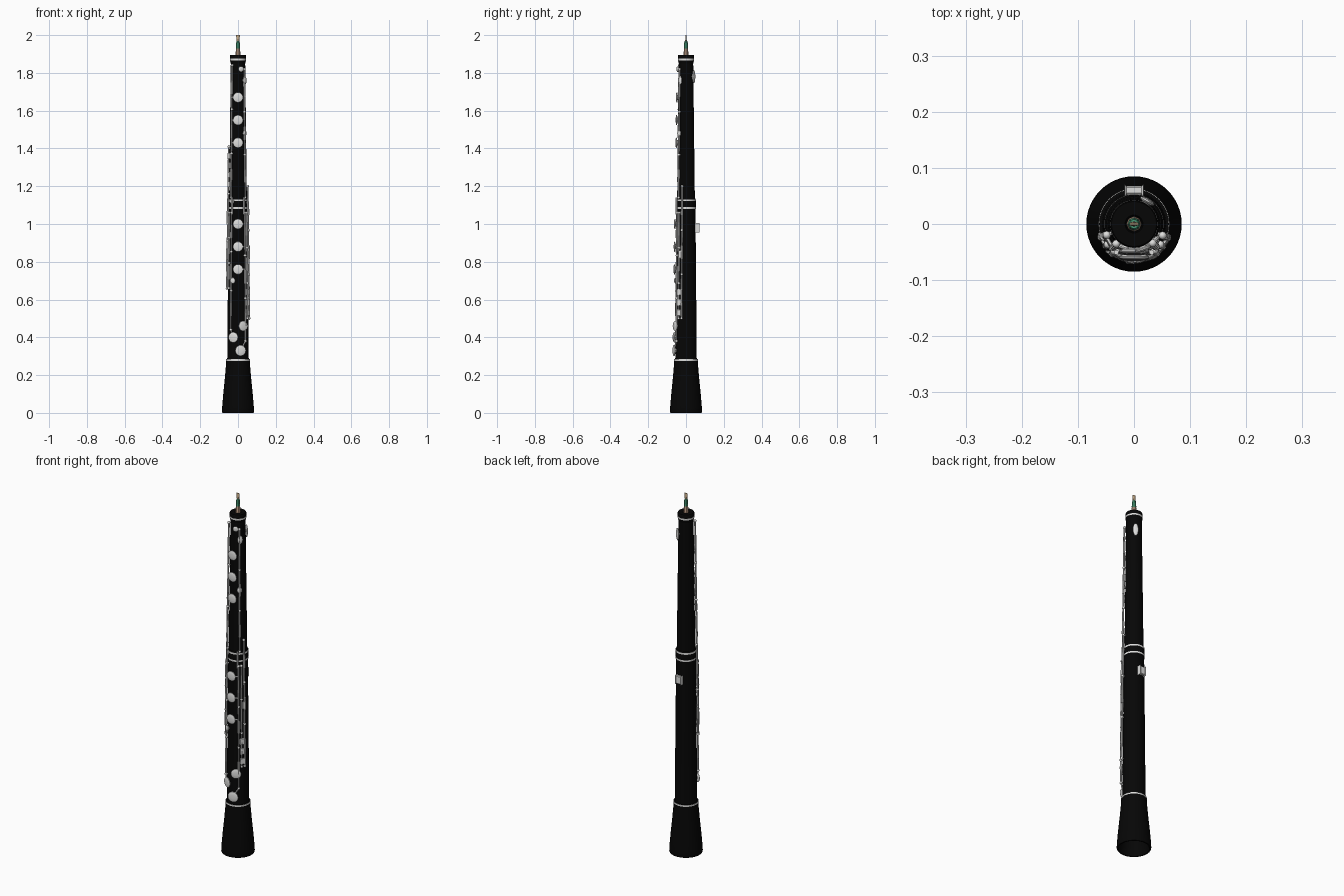
import bpy, bmesh, math
from mathutils import Vector, Matrix

if "Cube" in bpy.data.objects:
    bpy.data.objects.remove(bpy.data.objects["Cube"])

def mat(name, c):
    m = bpy.data.materials.new(name)
    m.diffuse_color = (*c, 1)
    m.use_nodes = True
    m.node_tree.nodes["Principled BSDF"].inputs["Base Color"].default_value = m.diffuse_color
    return m

BLACK = mat("black_wood", (0.0018, 0.0018, 0.0018))
SILVER = mat("silver_metal", (0.74, 0.74, 0.73))
STEEL = mat("rod_steel", (0.50, 0.50, 0.50))
CANE = mat("cane", (0.55, 0.40, 0.24))
CORK = mat("cork", (0.55, 0.36, 0.25))
GREEN = mat("green_thread", (0.07, 0.36, 0.20))

def finish(bm, name, m, smooth=True):
    bmesh.ops.recalc_face_normals(bm, faces=bm.faces)
    me = bpy.data.meshes.new(name)
    bm.to_mesh(me)
    bm.free()
    ob = bpy.data.objects.new(name, me)
    bpy.context.collection.objects.link(ob)
    me.materials.append(m)
    if smooth:
        bpy.context.view_layer.objects.active = ob
        ob.select_set(True)
        bpy.ops.object.shade_smooth_by_angle(angle=math.radians(35))
        ob.select_set(False)
    return ob

def lathe(name, prof, m, n=40, mtx=None, smooth=True, closed=False):
    """Spin (radius, height) points round the z axis; end rings get capped."""
    bm = bmesh.new()
    rings = [[bm.verts.new((r * math.cos(2 * math.pi * i / n), r * math.sin(2 * math.pi * i / n), z))
              for i in range(n)] for r, z in prof]
    pairs = list(zip(rings, rings[1:])) + ([(rings[-1], rings[0])] if closed else [])
    for a, b in pairs:
        for i in range(n):
            j = (i + 1) % n
            bm.faces.new((a[i], a[j], b[j], b[i]))
    if not closed:
        bm.faces.new(rings[0])
        bm.faces.new(rings[-1])
    if mtx:
        bm.transform(mtx)
    return finish(bm, name, m, smooth)

def body_r(z):
    """Outer radius of the wooden body at a height."""
    if z < 1.1:
        return 0.057 + (0.050 - 0.057) * (z - 0.28) / 0.82
    return 0.047 + (0.038 - 0.047) * (z - 1.1) / 0.77

def at(deg, z, lift):
    """Point above the body; 0 degrees is the front, positive goes to +x."""
    a, r = math.radians(deg), body_r(z) + lift
    return Vector((r * math.sin(a), -r * math.cos(a), z))

def frame(deg, z, lift):
    """Local z points outward, local y points up the instrument."""
    a = math.radians(deg)
    out = Vector((math.sin(a), -math.cos(a), 0))
    up = Vector((0, 0, 1))
    m = Matrix((up.cross(out), up, out)).transposed().to_4x4()
    return Matrix.Translation(at(deg, z, lift)) @ m

def bar(name, p, q, r, m=SILVER, n=8):
    d = q - p
    mtx = Matrix.Translation(p) @ d.to_track_quat('Z', 'Y').to_matrix().to_4x4()
    return lathe(name, [(r, 0), (r, d.length)], m, n, mtx)

def box(name, deg, z, lift, size, m=SILVER):
    bm = bmesh.new()
    bmesh.ops.create_cube(bm, size=1)
    bm.transform(frame(deg, z, lift) @ Matrix.Diagonal((*size, 1)))
    bmesh.ops.bevel(bm, geom=bm.edges[:], offset=min(size) * 0.2, segments=1, affect='EDGES')
    return finish(bm, name, m, False)

# Wooden body: hollow bell, lower joint, socket, upper joint, top cap
lathe("bell", [(0.076, 0), (0.083, 0), (0.085, 0.006), (0.084, 0.03), (0.078, 0.10), (0.070, 0.18),
               (0.064, 0.25), (0.062, 0.285), (0.03, 0.285), (0.03, 0.25), (0.045, 0.15), (0.065, 0.05)],
      BLACK, 48, closed=True)
lathe("lower_joint", [(0.057, 0.28), (0.050, 1.09)], BLACK)
lathe("socket", [(0.050, 1.075), (0.052, 1.08), (0.052, 1.13), (0.049, 1.135)], BLACK)
lathe("upper_joint", [(0.047, 1.12), (0.038, 1.87)], BLACK)
lathe("top_cap", [(0.037, 1.845), (0.041, 1.86), (0.042, 1.865), (0.042, 1.892), (0.040, 1.896),
                  (0.016, 1.896), (0.014, 1.890)], BLACK)

# Metal rings: thin bands only slightly proud of the wood
for name, r, z in (("bell_ring", 0.0632, 0.280), ("socket_ring_low", 0.0527, 1.085),
                   ("socket_ring_high", 0.0527, 1.125), ("cap_ring", 0.0426, 1.871)):
    bm = bmesh.new()
    lathe(name, [(r, z - 0.0045), (r, z + 0.0045), (r - 0.002, z + 0.0045), (r - 0.002, z - 0.0045)],
          SILVER, 40, closed=True)

# Reed: cork staple, thread binding, flattened cane blades
lathe("staple_cork", [(0.0135, 1.885), (0.011, 1.930)], CORK, 8)
lathe("thread_binding", [(0.011, 1.930), (0.0115, 1.935), (0.0085, 1.968)], GREEN, 8)
reed = lathe("reed_cane", [(0.0075, 1.966), (0.0085, 1.98), (0.010, 2.0)], CANE, 8)
for v in reed.data.vertices:
    v.co.y *= 0.6 - 0.4 * (v.co.z - 1.966) / 0.034

# Long rods with posts and sleeves: name, angle, low z, high z, lift, radius
rods = (("upper_left_rod", -42, 1.14, 1.84, 0.009, 0.0048), ("upper_right_rod", 44, 1.14, 1.82, 0.009, 0.0048),
        ("left_side_rod", -68, 0.66, 1.41, 0.009, 0.0052), ("left_inner_rod", -52, 0.66, 1.06, 0.009, 0.0045),
        ("right_side_rod", 68, 0.50, 1.20, 0.009, 0.0052), ("right_inner_rod", 52, 0.50, 1.06, 0.009, 0.0045),
        ("lower_left_rod", -36, 0.44, 1.06, 0.009, 0.0045), ("lower_right_rod", 38, 0.38, 1.06, 0.009, 0.0045))
for name, a, z0, z1, h, rad in rods:
    bar(name, at(a, z0, h), at(a, z1, h), rad, STEEL)
    count = 3
    for i in range(count + 1):
        z = z0 + (z1 - z0) * i / count
        bar(name + "_post", at(a, z, -0.004), at(a, z, h), 0.0035)
        bm = bmesh.new()
        bmesh.ops.create_uvsphere(bm, u_segments=10, v_segments=6, radius=0.0072,
                                  matrix=Matrix.Translation(at(a, z, h)))
        finish(bm, name + "_ball", SILVER)
        if i < count:
            zc = z + (z1 - z0) / count * 0.35
            bar(name + "_sleeve", at(a, zc, h), at(a, zc + 0.07, h), rad + 0.0012)

def key(name, deg, z, r, arm_deg, lift=0.006, stretch=1.0):
    """Round thin key with a domed cup and an arm to its rod."""
    f = frame(deg, z, lift) @ Matrix.Diagonal((1, stretch, 1, 1))
    lathe(name, [(r * 0.7, -0.002), (r * 0.95, 0), (r, 0.0015), (r * 0.97, 0.004), (r * 0.75, 0.006),
                 (r * 0.3, 0.007)], SILVER, 24, f)
    bar(name + "_stem", at(deg, z, -0.004), at(deg, z, lift), r * 0.5, STEEL)
    if arm_deg is not None:
        bar(name + "_arm", at(arm_deg, z, 0.009), at(deg, z, lift + 0.001), 0.0038)

# Main finger keys down the front
for z in (1.67, 1.55, 1.43):
    key("upper_finger_key", 0, z, 0.027, -42)
for z in (1.0, 0.88, 0.76):
    key("lower_finger_key", 0, z, 0.027, 38)

# Low note keys near the bell
key("low_left_key", -23, 0.40, 0.028, -36)
key("low_right_key", 26, 0.46, 0.027, 38)
key("lowest_key", 12, 0.33, 0.029, None)
bar("low_left_link", at(-36, 0.44, 0.009), at(-23, 0.40, 0.008), 0.004)
bar("lowest_link", at(38, 0.38, 0.009), at(12, 0.33, 0.008), 0.004)

# Small trill and vent keys
key("top_vent_key", 20, 1.82, 0.015, 44)
key("trill_key_upper", 48, 1.76, 0.014, 44, 0.006, 1.7)
key("trill_key_lower", 44, 1.48, 0.013, None, 0.006, 1.3)
key("side_vent_key", -28, 0.70, 0.016, -36)
key("socket_vent_key", -36, 1.12, 0.014, -66)

# Side touch plates along both side rods
for z in (1.36, 1.31, 1.26, 1.21):
    box("left_touch_plate", -60, z, 0.010, (0.026, 0.030, 0.006))
for z in (0.64, 0.585, 0.53):
    box("right_touch_plate", 55, z, 0.010, (0.026, 0.034, 0.008))
box("left_side_touch", -66, 0.84, 0.011, (0.022, 0.06, 0.006))
box("right_side_touch", 64, 0.84, 0.011, (0.018, 0.04, 0.006))

# Bridge levers across the middle joint
for a in (-32, 32):
    bar("bridge_lever", at(a, 1.05, 0.009), at(a, 1.14, 0.013), 0.0045, SILVER)

# Back: octave key and thumb rest
key("octave_key", 150, 1.78, 0.014, None, 0.006, 2.5)
box("thumb_rest", 180, 0.98, 0.009, (0.034, 0.045, 0.016))
